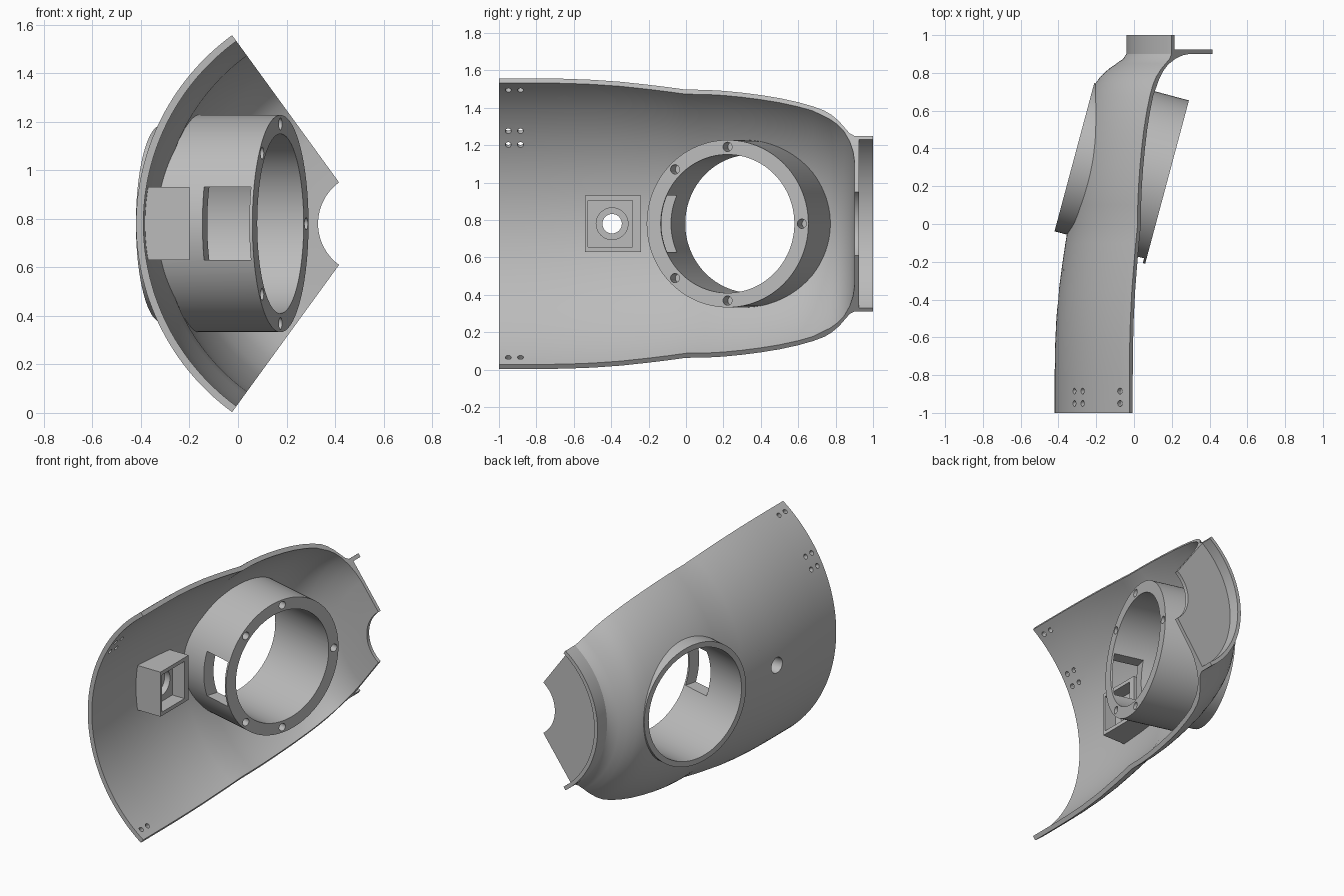
import bpy, bmesh, math
from mathutils import Vector, Matrix

cube = bpy.data.objects.get("Cube")
if cube:
    bpy.data.objects.remove(cube, do_unlink=True)

grey = bpy.data.materials.new("plain_grey")
grey.use_nodes = True
COLOUR = (0.5, 0.5, 0.5, 1)
grey.diffuse_color = COLOUR
grey.node_tree.nodes["Principled BSDF"].inputs["Base Color"].default_value = COLOUR

AX, AZ = 0.54, 0.78            # axis of the revolved shell, along y
HALF = math.radians(54)
WALL = 0.03


def make(name, bm):
    bmesh.ops.recalc_face_normals(bm, faces=bm.faces)
    mesh = bpy.data.meshes.new(name)
    bm.to_mesh(mesh)
    bm.free()
    mesh.materials.append(grey)
    ob = bpy.data.objects.new(name, mesh)
    bpy.context.scene.collection.objects.link(ob)
    return ob


def loft(name, rings, closed):
    """Skin a list of equal closed loops; cap the ends unless closed."""
    bm = bmesh.new()
    loops = [[bm.verts.new(p) for p in ring] for ring in rings]
    n = len(loops[0])
    pairs = list(zip(loops, loops[1:])) + ([(loops[-1], loops[0])] if closed else [])
    for a, b in pairs:
        for i in range(n):
            j = (i + 1) % n
            bm.faces.new((a[i], a[j], b[j], b[i]))
    if not closed:
        bm.faces.new(loops[0])
        bm.faces.new(loops[-1])
    return make(name, bm)


def box(name, lo, hi):
    bm = bmesh.new()
    lo, hi = Vector(lo), Vector(hi)
    bmesh.ops.create_cube(bm, size=1, matrix=Matrix.Translation((lo + hi) / 2)
                          @ Matrix.Diagonal((*(hi - lo), 1)))
    return make(name, bm)


def rod(start, end, radius, sides=24):
    start, end = Vector(start), Vector(end)
    d = end - start
    bm = bmesh.new()
    bmesh.ops.create_cone(bm, cap_ends=True, segments=sides, radius1=radius,
                          radius2=radius, depth=d.length,
                          matrix=Matrix.Translation((start + end) / 2)
                          @ d.to_track_quat('Z', 'Y').to_matrix().to_4x4())
    return make("cutter", bm)


def cut(ob, cutters):
    bpy.context.view_layer.objects.active = ob
    for c in cutters:
        c.hide_render = True
        m = ob.modifiers.new("cut", 'BOOLEAN')
        m.operation, m.solver, m.object = 'DIFFERENCE', 'EXACT', c
        bpy.ops.object.modifier_apply(modifier=m.name)
        bpy.data.objects.remove(c, do_unlink=True)


def smooth(ob, angle):
    bpy.ops.object.select_all(action='DESELECT')
    ob.select_set(True)
    bpy.context.view_layer.objects.active = ob
    bpy.ops.object.shade_smooth_by_angle(angle=math.radians(angle))


# Shell: profile (y, radius) swept around the axis, with end plate and lip
outer = [(-1, .96), (-.8, .96), (-.65, .958), (-.5, .951), (-.35, .938), (-.2, .918),
         (-.1, .903), (0, .886), (.1, .885), (.2, .878), (.3, .866), (.4, .85),
         (.5, .83), (.6, .803), (.68, .775), (.74, .747), (.78, .718), (.82, .675),
         (.85, .632), (.875, .597), (.9, .581)]
lip = [(1, .581), (1, .556), (.925, .556), (.925, .21), (.9, .21)]
fillet = [(.9, .42), (.893, .48), (.875, .545), (.845, .61), (.81, .655), (.77, .69)]
inner = [(y, r - WALL) for y, r in reversed(outer) if y < .72]
profile = outer + lip + fillet + inner


def around(y, r, a):
    return Vector((AX - r * math.cos(a), y, AZ + r * math.sin(a)))


STEPS = 56
shell = loft("shell", [[around(y, r, HALF * (2 * k / STEPS - 1)) for y, r in profile]
                       for k in range(STEPS + 1)], False)

# Port tube: tilted ring, its outside trimmed to the shell
TILT = math.radians(15)
U = Vector((math.sin(TILT), math.cos(TILT), 0))
D = Vector((-math.cos(TILT), math.sin(TILT), 0))
CENTRE = Vector((.175, .222, AZ))
BORE, BODY, COLLAR, LENGTH = .37, .4475, .406, .508


def port(r, a, t):
    return CENTRE + U * r * math.cos(a) + Vector((0, 0, r * math.sin(a))) + D * t


def mid_radius(y):
    for (y0, r0), (y1, r1) in zip(outer, outer[1:]):
        if y <= y1:
            return r0 + (r1 - r0) * (y - y0) / (y1 - y0) - WALL / 2
    return outer[-1][1]


def reach(r, a):
    t = .05
    while t < LENGTH - .004:
        p = port(r, a, t)
        if math.hypot(p.x - AX, p.z - AZ) >= mid_radius(p.y):
            break
        t += .002
    return t


rings = []
for k in range(96):
    a = math.tau * k / 96
    rings.append([port(BORE, a, 0), port(BODY, a, 0), port(BODY, a, reach(BODY, a)),
                  port(COLLAR, a, reach(COLLAR, a)), port(COLLAR, a, LENGTH),
                  port(BORE, a, LENGTH)])
tube = loft("port_tube", rings, True)

# Bolt holes in the tube face and the window in its front wall
bolts = [rod(port(.411, math.radians(g), -.02), port(.411, math.radians(g), .1), .025)
         for g in (0, 90, 135, 225, 270)]
window = box("cutter", (-.1, -.09, -.15), (.1, .09, .15))
window.data.transform(Matrix.Translation(port(.41, math.pi, .113))
                      @ Matrix.Rotation(-TILT, 4, 'Z'))
cut(tube, bolts + [window])

# Socket box on the inside of the shell, back face following the shell
socket = box("socket_box", (-.39, -.54, .63), (-.2, -.24, .93))
for v in socket.data.vertices:
    if v.co.x < -.3 and v.co.y > -.3:
        v.co.x = -.372
HOLE = (-.395, AZ)
cut(socket, [box("cutter", (-.29, -.525, .655), (-.1, -.285, .905)),
             rod((-.33, *HOLE), (-.25, *HOLE), .085, 40),
             rod((-.5, *HOLE), (-.25, *HOLE), .052, 32)])

# Openings in the shell: port, socket hole and small fixing holes
openings = [rod(port(0, 0, .1), port(0, 0, .75), .388, 96),
            rod((-.5, *HOLE), (-.3, *HOLE), .052, 32)]
for degrees in (50.2, 32.2, 27, -50.2):
    for y in (-.95, -.885):
        a = math.radians(degrees)
        openings.append(rod(around(y, .88, a), around(y, 1.02, a), .016, 16))
cut(shell, openings)

for ob in (shell, tube, socket):
    smooth(ob, 30)
